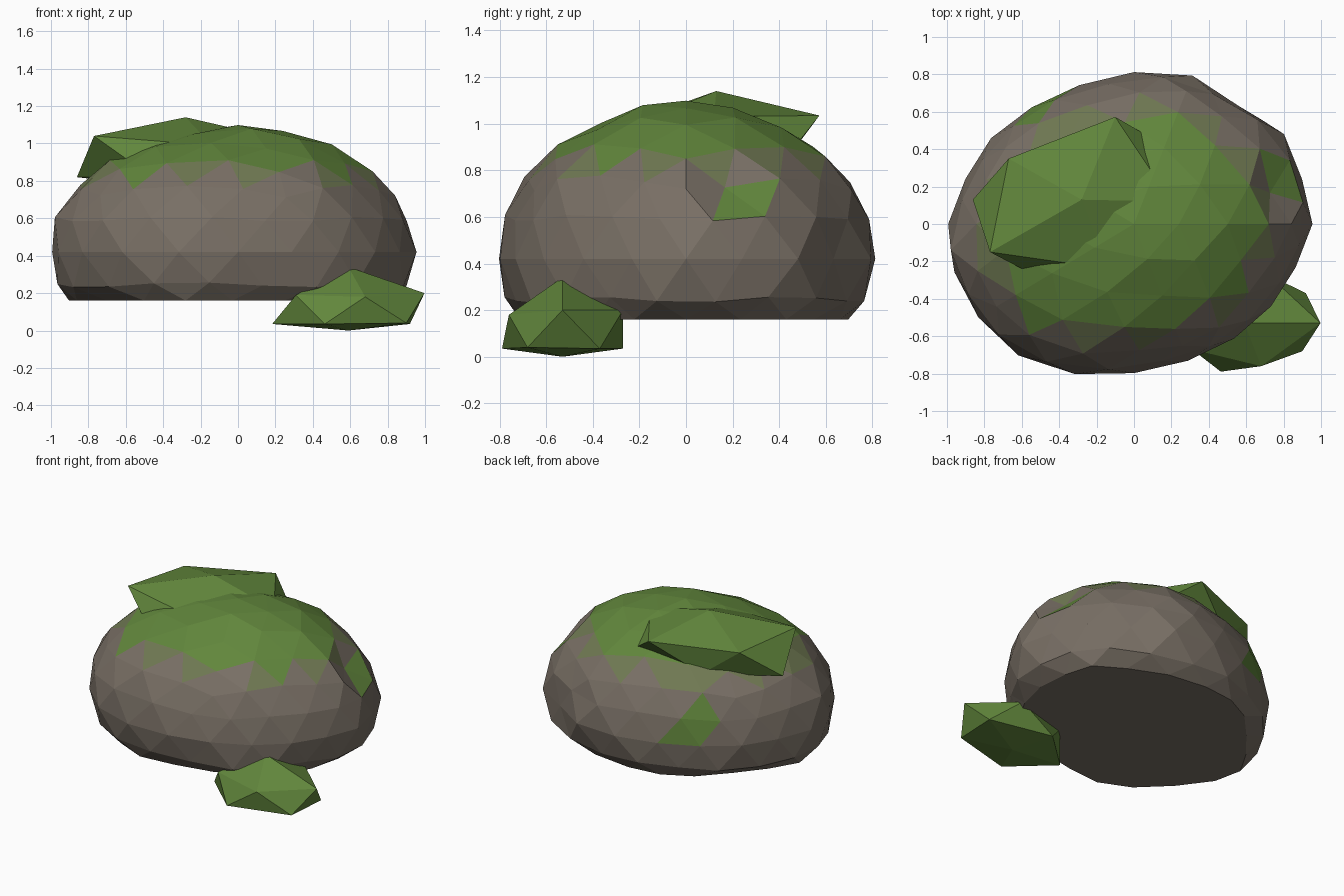
import bpy, bmesh, random
from math import atan2, degrees
from mathutils import Vector

if "Cube" in bpy.data.objects:
    bpy.data.objects.remove(bpy.data.objects["Cube"])

random.seed(4)


def material(name, rgb):
    m = bpy.data.materials.new(name)
    m.diffuse_color = (*rgb, 1)
    m.use_nodes = True
    m.node_tree.nodes["Principled BSDF"].inputs["Base Color"].default_value = m.diffuse_color
    return m


rock = material("rock", (0.19, 0.16, 0.13))
half_moss = material("thin_moss", (0.16, 0.19, 0.085))
moss = material("moss", (0.12, 0.24, 0.045))


def finish(bm, name, mats):
    bmesh.ops.recalc_face_normals(bm, faces=bm.faces[:])
    me = bpy.data.meshes.new(name)
    bm.to_mesh(me)
    bm.free()
    for m in mats:
        me.materials.append(m)
    ob = bpy.data.objects.new(name, me)
    bpy.context.collection.objects.link(ob)
    return ob


def nearest(bm, p):
    return min(bm.verts, key=lambda v: (v.co - Vector(p)).length)


# Boulder outline in plan: (angle in degrees, radius factor)
OUTLINE = [(4, 0.98), (15, 0.965), (38, 1.02), (55, 0.98), (71, 1.03), (88, 1.0),
           (107, 0.97), (126, 0.97), (145, 0.96), (165, 0.99), (192, 1.05), (215, 1.05),
           (230, 1.07), (248, 1.07), (273, 0.97), (303, 0.95), (325, 0.92), (344, 0.93),
           (364, 0.98)]


def outline(x, y):
    a = degrees(atan2(y, x)) % 360
    if a < OUTLINE[0][0]:
        a += 360
    for (a0, r0), (a1, r1) in zip(OUTLINE, OUTLINE[1:]):
        if a0 <= a <= a1:
            return r0 + (r1 - r0) * (a - a0) / (a1 - a0)
    return 1


# Boulder: faceted ellipsoid, chipped and cut flat below
FLOOR, MID = 0.16, 0.42
LEDGE = Vector((0.83, 0.27, 0.70))
PATCHES = [(LEDGE, 0.15), (Vector((-0.45, 0.66, 0.55)), 0.17),
           (Vector((-0.5, -0.5, 0.77)), 0.14)]

bm = bmesh.new()
bmesh.ops.create_icosphere(bm, subdivisions=3, radius=1)
for v in bm.verts:
    x, y, z = v.co
    r = outline(x, y) * (1 + random.uniform(-0.015, 0.015))
    v.co = Vector((0.975 * x * r, 0.805 * y * r,
                   max(FLOOR, MID + 0.67 * z * (1 + random.uniform(-0.03, 0.02)))))
nearest(bm, LEDGE).co -= Vector((0.06, 0.02, 0.03))
bmesh.ops.dissolve_faces(bm, faces=[f for f in bm.faces
                                    if all(v.co.z < FLOOR + 1e-4 for v in f.verts)])
# Moss on the upper faces, fading to rock, plus stray patches
for f in bm.faces:
    c = f.calc_center_median()
    h = c.z + random.uniform(-0.03, 0.03)
    f.material_index = 2 if h > 0.88 else 1 if h > 0.82 else 0
    if any((c - p).length < r for p, r in PATCHES):
        f.material_index = 2
finish(bm, "boulder", [rock, half_moss, moss])


# Moss clumps: squashed icosahedra; heights are bottom, lower ring, upper ring, top
def clump(name, centre, scale, heights, nudges):
    bm = bmesh.new()
    bmesh.ops.create_icosphere(bm, subdivisions=1, radius=1)
    for v in bm.verts:
        x, y, z = v.co
        level = 0 if z < -0.8 else 1 if z < 0 else 2 if z < 0.8 else 3
        v.co = (centre[0] + scale[0] * x, centre[1] + scale[1] * y, heights[level])
    for start, end in nudges:
        nearest(bm, start).co = end
    finish(bm, name, [moss])


clump("ground_moss_clump", (0.59, -0.53), (0.455, 0.305), (0.0, 0.035, 0.2, 0.34),
      [((0.72, -0.79, 0.2), (0.68, -0.76, 0.18)), ((0.26, -0.69, 0.2), (0.31, -0.67, 0.19)),
       ((0.26, -0.37, 0.2), (0.31, -0.38, 0.19)), ((0.92, -0.69, 0.04), (0.9, -0.68, 0.04))])
clump("top_moss_clump", (-0.28, 0.13), (0.65, 0.52), (0.75, 0.82, 1.035, 1.14),
      [((-0.75, -0.14, 1.03), (-0.77, -0.15, 1.04)), ((-0.75, 0.4, 1.03), (-0.67, 0.35, 1.02)),
       ((-0.1, -0.31, 1.03), (-0.14, -0.24, 0.99)), ((-0.46, 0.57, 0.82), (-0.42, 0.42, 0.83)),
       ((0.3, 0.13, 1.03), (0.2, 0.12, 1.03))])
